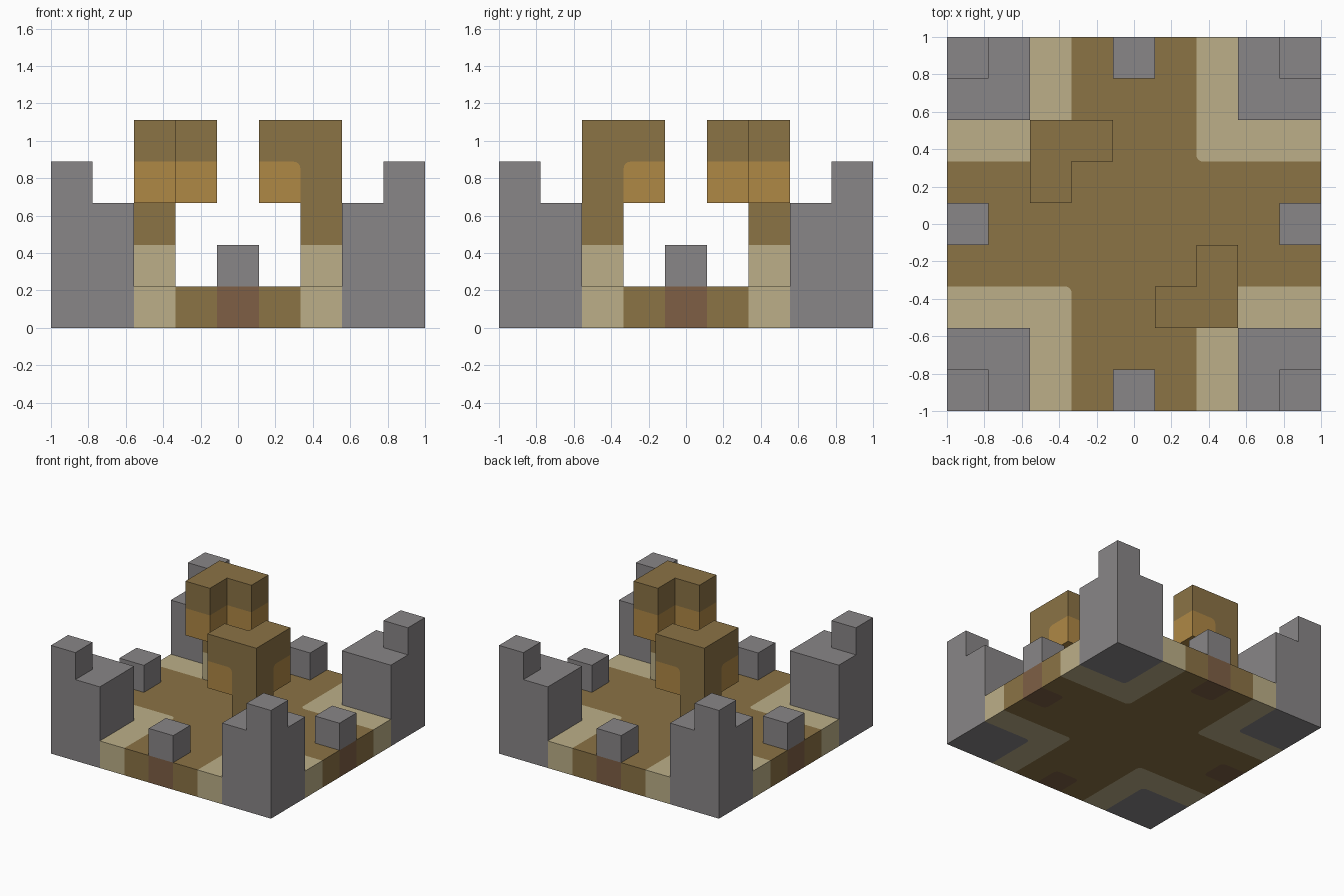
import bpy, bmesh
from math import cos, sin, pi, radians
from mathutils import Vector

if "Cube" in bpy.data.objects:
    bpy.data.objects.remove(bpy.data.objects["Cube"])

S = 2 / 9        # block size
R = 0.036        # radius of painted corners

COLOURS = {
    "stone_grey": (137, 134, 135),
    "earth_brown": (139, 115, 69),
    "sand_beige": (188, 175, 136),
    "warm_orange": (175, 136, 69),
    "red_brown": (126, 95, 69),
}


def linear(c):
    c /= 255
    return c / 12.92 if c <= 0.04045 else ((c + 0.055) / 1.055) ** 2.4


def make_material(name, rgb):
    m = bpy.data.materials.new(name)
    m.use_nodes = True
    col = (*[linear(c) for c in rgb], 1)
    m.diffuse_color = col
    bsdf = m.node_tree.nodes["Principled BSDF"]
    bsdf.inputs["Base Color"].default_value = col
    bsdf.inputs["Roughness"].default_value = 0.9
    return m


materials = {n: make_material(n, c) for n, c in COLOURS.items()}
blocks = {}      # cell -> colour
parts = {}       # part name -> cells


def put(part, colour, x, y, levels):
    for z in levels:
        blocks[(x, y, z)] = colour
        parts.setdefault(part, []).append((x, y, z))


# Floor slab: brown cross, sand borders, red-brown gate blocks
for x in range(-4, 5):
    for y in range(-4, 5):
        low, high = sorted((abs(x), abs(y)))
        if low >= 3:
            continue
        if (low, high) == (0, 4):
            colour = "red_brown"
        else:
            colour = "earth_brown" if low <= 1 else "sand_beige"
        put("floor", colour, x, y, [0])

# Stepped corner towers, taller at the outermost block
for sx, side in ((-1, "right"), (1, "left")):
    for sy, end in ((-1, "front"), (1, "back")):
        for i in (3, 4):
            for j in (3, 4):
                put(f"corner_tower_{end}_{side}", "stone_grey",
                    sx * i, sy * j, range(4 if i == j == 4 else 3))

# Single battlement in the middle of each edge
for name, x, y in (("front", 0, -4), ("back", 0, 4), ("right", -4, 0), ("left", 4, 0)):
    put(f"battlement_{name}", "stone_grey", x, y, [1])

# Two opposite pillars with overhanging heads
for k, name in ((1, "pillar_front_left"), (-1, "pillar_back_right")):
    put(name, "sand_beige", 2 * k, -2 * k, [1])
    put(name, "earth_brown", 2 * k, -2 * k, [2, 3, 4])
    for x, y in ((k, -2 * k), (2 * k, -k)):
        put(name, "warm_orange", x, y, [3])
        put(name, "earth_brown", x, y, [4])

AXES = [Vector((1, 0, 0)), Vector((0, 1, 0)), Vector((0, 0, 1))]


def visible_colour(cell, normal):
    """Colour of a block's face, or None if it is absent or covered."""
    return None if tuple(cell + normal) in blocks else blocks.get(tuple(cell))


def build(name, cells):
    bm = bmesh.new()
    mesh = bpy.data.meshes.new(name)
    slots = []

    def face(points, colour):
        if colour not in slots:
            slots.append(colour)
            mesh.materials.append(materials[colour])
        f = bm.faces.new([bm.verts.new(p) for p in points])
        f.material_index = slots.index(colour)

    for c in cells:
        cell, colour = Vector(c), blocks[c]
        centre = (cell + Vector((0, 0, 0.5))) * S
        for a in range(3):
            for s in (1, -1):
                n, u, v = AXES[a] * s, AXES[(a + 1) % 3], AXES[(a + 2) % 3]
                if s < 0:
                    u, v = v, u
                if visible_colour(cell, n) is None:
                    continue
                outline = []
                for su, sv in ((-1, -1), (1, -1), (1, 1), (-1, 1)):
                    du, dv = u * su, v * sv
                    corner = centre + (n + du + dv) * (S / 2)
                    around = {visible_colour(cell + d, n) for d in (du, dv, du + dv)}
                    other = around.pop()
                    # Round a corner enclosed by one other colour
                    if around or other in (None, colour):
                        outline.append(corner)
                        continue
                    p, q = (du, dv) if su * sv > 0 else (dv, du)
                    pivot = corner - (du + dv) * R
                    arc = [pivot + (p * cos(t * pi / 8) + q * sin(t * pi / 8)) * R
                           for t in range(5)]
                    outline += arc
                    face([corner] + arc[::-1], other)
                face(outline, colour)

    # Weld blocks and merge flat areas of one colour
    bmesh.ops.remove_doubles(bm, verts=bm.verts[:], dist=1e-4)
    bmesh.ops.dissolve_limit(bm, angle_limit=radians(1), verts=bm.verts[:],
                             edges=bm.edges[:], delimit={'MATERIAL'})
    bm.to_mesh(mesh)
    bm.free()
    bpy.context.collection.objects.link(bpy.data.objects.new(name, mesh))


for name, cells in parts.items():
    build(name, cells)
